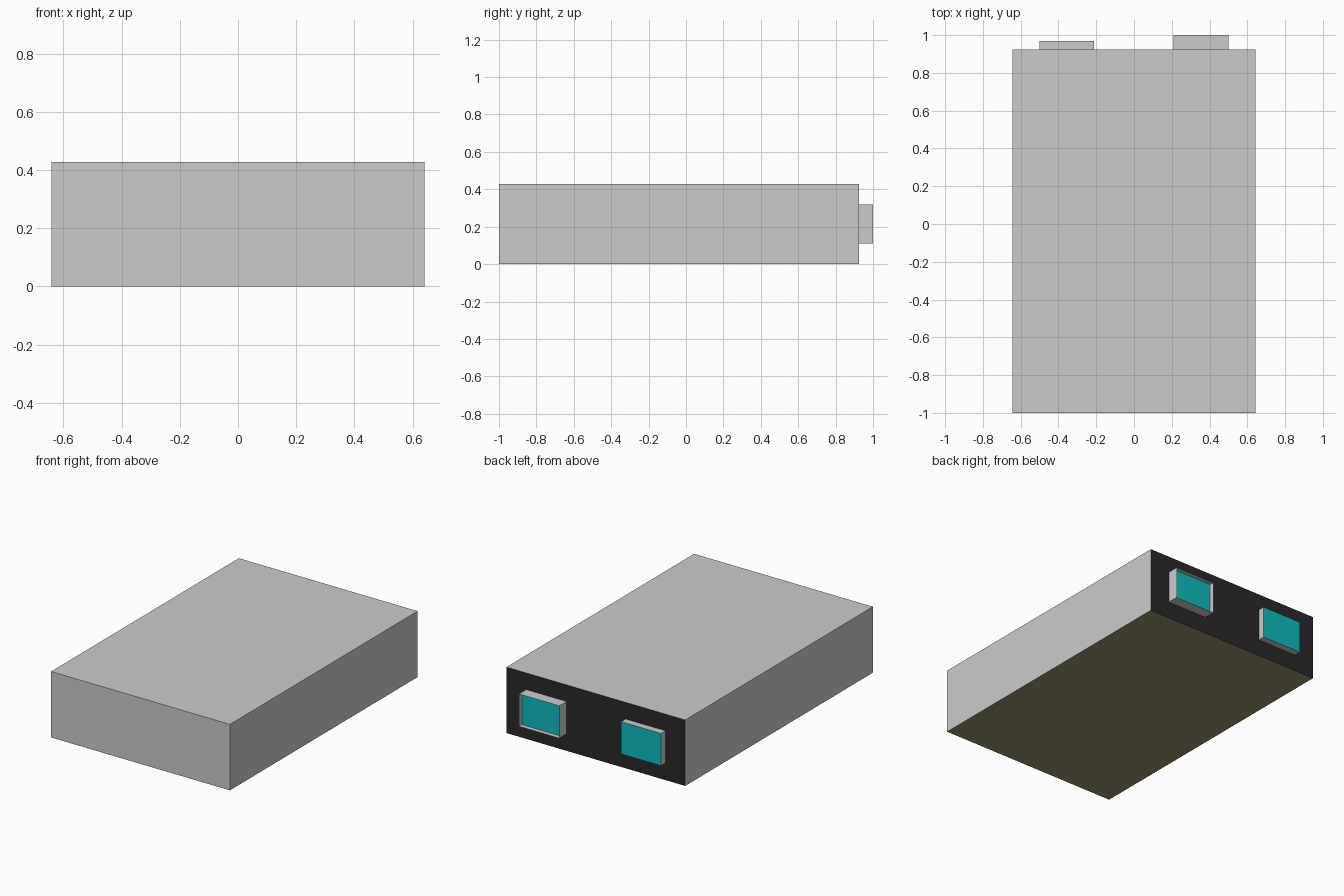
import bpy, bmesh

if "Cube" in bpy.data.objects:
    bpy.data.objects.remove(bpy.data.objects["Cube"])

W, Y0, Y1, H = 0.642, -1.0, 0.925, 0.428


def material(name, rgb):
    m = bpy.data.materials.new(name)
    m.diffuse_color = (*rgb, 1)
    m.use_nodes = True
    m.node_tree.nodes["Principled BSDF"].inputs["Base Color"].default_value = m.diffuse_color
    return m


def box(name, lo, hi, keep, mat=None):
    """Box between two corners, keeping only faces whose normal passes the test."""
    bm = bmesh.new()
    bmesh.ops.create_cube(bm, size=1)
    for v in bm.verts:
        v.co = [lo[i] + (v.co[i] + 0.5) * (hi[i] - lo[i]) for i in range(3)]
    bm.normal_update()
    drop = [f for f in bm.faces if not keep(f.normal)]
    bmesh.ops.delete(bm, geom=drop, context='FACES')
    mesh = bpy.data.meshes.new(name)
    bm.to_mesh(mesh)
    bm.free()
    if mat:
        mesh.materials.append(mat)
    obj = bpy.data.objects.new(name, mesh)
    bpy.context.collection.objects.link(obj)
    return obj


dark = material("dark", (0.022, 0.022, 0.022))
olive = material("olive", (0.33, 0.28, 0.15))
teal = material("teal", (0.005, 0.50, 0.53))


def is_back(n):
    return n.y > 0.5


def is_bottom(n):
    return n.z < -0.5


# Main block: grey walls and roof, dark rear wall, olive underside
lo, hi = (-W, Y0, 0), (W, Y1, H)
box("body", lo, hi, lambda n: not is_back(n) and not is_bottom(n))
box("rear_wall", lo, hi, is_back, dark)
box("underside", lo, hi, is_bottom, olive)

# Two windows on the rear wall: thin sleeve and glass (recessed in the deeper one)
for side, x0, x1, depth in (("left", -0.5, -0.213, 0.97), ("right", 0.21, 0.5, 1.0)):
    a = (x0, Y1, 0.11)
    box(side + "_window_frame", a, (x1, depth, 0.32), lambda n: abs(n.y) < 0.5)
    box(side + "_window_glass", a, (x1, 0.97, 0.32), is_back, teal)
